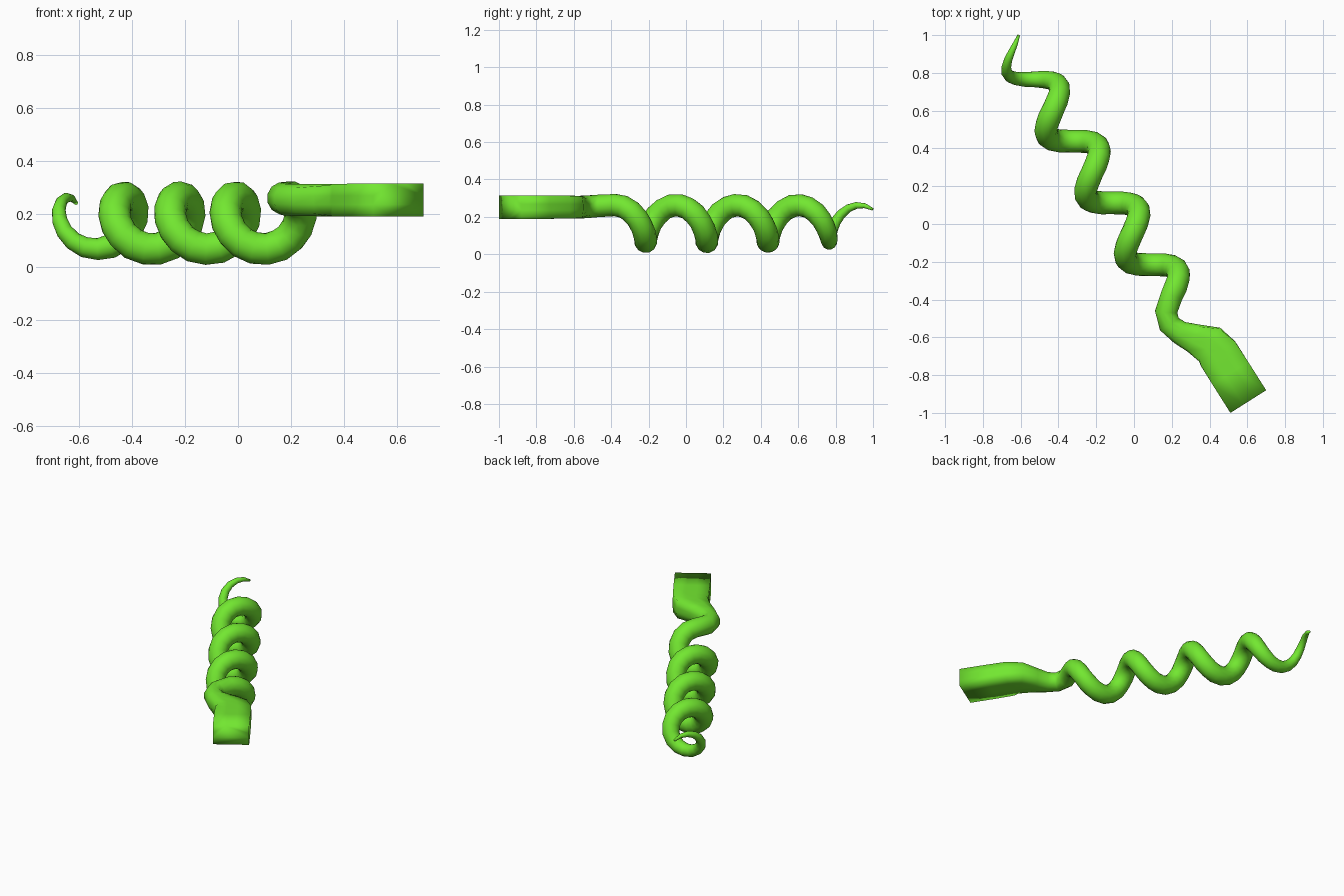
import bpy, bmesh, math
from mathutils import Vector

if "Cube" in bpy.data.objects:
    bpy.data.objects.remove(bpy.data.objects["Cube"])

SIDES = 12
AXIS = Vector((-0.21, 0.327, 0))            # one helix pitch along the axis
SIDEWAYS = Vector((0.841, 0.540, 0))        # horizontal, square to the axis
MID = Vector((-0.01, -0.052, 0.165))        # axis point below one coil top
COIL_R, TUBE_R = 0.098, 0.061
UP = Vector((0, 0, 1))

# Each ring: centre, normal, half width, half height, squareness
rings = []

# Flat handle blending into the round tube: x, y, z, half width, squareness
for x, y, z, w, sq in [(0.605, -0.94, 0.252, 0.112, 1),
                       (0.51, -0.79, 0.252, 0.112, 1),
                       (0.445, -0.687, 0.252, 0.112, 0.95),
                       (0.40, -0.638, 0.252, 0.106, 0.75),
                       (0.315, -0.605, 0.252, 0.080, 0.45),
                       (0.24, -0.573, 0.252, 0.064, 0.15),
                       (0.187, -0.53, 0.254, TUBE_R, 0),
                       (0.170, -0.465, 0.259, TUBE_R, 0)]:
    rings.append((Vector((x, y, z)), UP, w, 0.062, sq))


def taper(turn):
    """Tube radius, thinning over the last turn and a bit."""
    keys = [(-1, TUBE_R), (1.95, TUBE_R), (2.25, 0.055), (2.5, 0.042),
            (2.75, 0.030), (3.0, 0.017), (3.11, 0.007)]
    for (a, ra), (b, rb) in zip(keys, keys[1:]):
        if turn <= b:
            return ra + (rb - ra) * (turn - a) / (b - a)
    return keys[-1][1]


# Corkscrew coils and the tapering tip
START, END, STEPS = -1.0, 3.11, 60
for i in range(STEPS + 1):
    turn = START + (END - START) * i / STEPS
    a = turn * math.tau
    radial = SIDEWAYS * math.sin(a) + UP * math.cos(a)
    r = taper(turn)
    rings.append((MID + AXIS * turn + radial * COIL_R, radial, r, r, 0))

# Skin the rings
bm = bmesh.new()
loops = []
for i, (c, n, w, h, sq) in enumerate(rings):
    t = (rings[min(i + 1, len(rings) - 1)][0] - rings[max(i - 1, 0)][0]).normalized()
    side = t.cross(n).normalized()
    up = side.cross(t).normalized()
    loop = []
    for k in range(SIDES):
        a = math.pi / 4 + math.tau * k / SIDES
        ca, sa = math.cos(a), math.sin(a)
        f = 1 + sq * (1 / max(abs(ca), abs(sa)) - 1)
        loop.append(bm.verts.new(c + side * (ca * f * w) + up * (sa * f * h)))
    loops.append(loop)
for l0, l1 in zip(loops, loops[1:]):
    for k in range(SIDES):
        j = (k + 1) % SIDES
        bm.faces.new((l0[k], l0[j], l1[j], l1[k]))
bm.faces.new(loops[0])
bm.faces.new(loops[-1])
bmesh.ops.recalc_face_normals(bm, faces=bm.faces)
for f in bm.faces:
    f.smooth = True

mesh = bpy.data.meshes.new("curly_tendril")
bm.to_mesh(mesh)
bm.free()
tendril = bpy.data.objects.new("curly_tendril", mesh)
bpy.context.collection.objects.link(tendril)

green = bpy.data.materials.new("green")
green.diffuse_color = (0.17, 0.80, 0.03, 1)
green.use_nodes = True
green.node_tree.nodes["Principled BSDF"].inputs["Base Color"].default_value = green.diffuse_color
mesh.materials.append(green)
